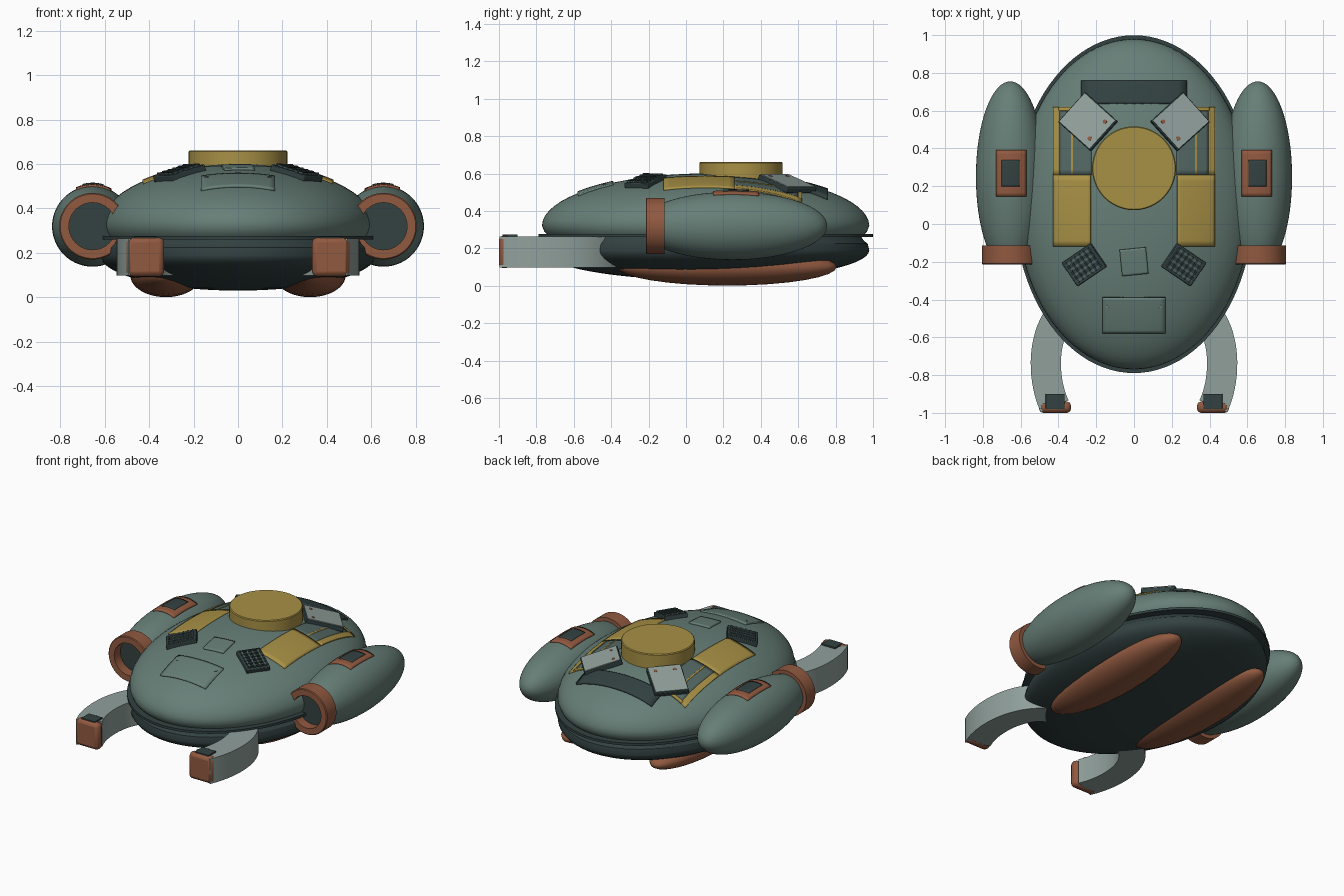
import bpy, bmesh, math
from mathutils import Matrix, Vector, geometry

cube = bpy.data.objects.get("Cube")
if cube:
    bpy.data.objects.remove(cube, do_unlink=True)


def material(name, rgb):
    m = bpy.data.materials.new(name)
    m.use_nodes = True
    m.diffuse_color = (*rgb, 1)
    m.node_tree.nodes["Principled BSDF"].inputs["Base Color"].default_value = (*rgb, 1)
    return m


TEAL = material("teal", (.135, .21, .185))
DEEP = material("muted teal", (.085, .135, .125))
DARK = material("dark slate", (.033, .053, .053))
YELLOW = material("ochre", (.39, .28, .06))
ORANGE = material("copper", (.28, .1, .051))
GREY = material("light grey", (.28, .35, .33))

# Upper hull ellipsoid: centre and half sizes
CY, CZ = .105, .32
HX, HY, HZ = .62, .875, .28
POD_X, POD_Y, POD_R, POD_L = .655, .25, .182, .505
made = []


def finish(name, bm, mat, matrix=Matrix(), bevel=0):
    bmesh.ops.remove_doubles(bm, verts=bm.verts, dist=1e-5)
    bmesh.ops.recalc_face_normals(bm, faces=bm.faces)
    bm.transform(matrix)
    mesh = bpy.data.meshes.new(name)
    bm.to_mesh(mesh)
    bm.free()
    ob = bpy.data.objects.new(name, mesh)
    bpy.context.collection.objects.link(ob)
    mesh.materials.append(mat)
    if bevel:
        mod = ob.modifiers.new("bevel", "BEVEL")
        mod.width, mod.segments = bevel, 2
    made.append(ob)
    return ob


def lathe(name, profile, mat, matrix=Matrix(), closed=False, sides=72):
    bm = bmesh.new()
    rings = []
    for r, z in profile:
        rings.append([bm.verts.new((r * math.cos(a), r * math.sin(a), z))
                      for a in (math.tau * i / sides for i in range(sides))])
    pairs = list(zip(rings, rings[1:]))
    if closed:
        pairs.append((rings[-1], rings[0]))
    for lo, hi in pairs:
        for i in range(sides):
            j = (i + 1) % sides
            bm.faces.new((lo[i], lo[j], hi[j], hi[i]))
    return finish(name, bm, mat, matrix)


def box(name, size, mat, matrix, bevel=0):
    bm = bmesh.new()
    bmesh.ops.create_cube(bm, size=1, matrix=Matrix.Diagonal((*size, 1)))
    return finish(name, bm, mat, matrix, bevel)


def hull_z(x, y):
    return CZ + HZ * math.sqrt(max(0, 1 - (x / HX) ** 2 - ((y - CY) / HY) ** 2))


def pod_z(x, y):
    r = 1 - ((y - POD_Y) / POD_L) ** 2 - ((abs(x) - POD_X) / POD_R) ** 2
    return CZ + POD_R * math.sqrt(max(0, r))


def patch(name, x, y, w, d, mat, lift=.008, surface=hull_z, turn=0):
    """Thin panel that follows the curved surface below it."""
    bm = bmesh.new()
    bmesh.ops.create_grid(bm, x_segments=12, y_segments=12, size=.5)
    bm.transform(Matrix.Translation((x, y, 0)) @ Matrix.Rotation(turn, 4, "Z")
                 @ Matrix.Diagonal((w, d, 1, 1)))
    for v in bm.verts:
        v.co.z = surface(v.co.x, v.co.y) + lift
    ob = finish(name, bm, mat)
    mod = ob.modifiers.new("thickness", "SOLIDIFY")
    mod.thickness, mod.offset = lift + .004, -1
    return ob


def hull_frame(x, y, turn):
    """Local axes lying on the upper hull, z along its normal."""
    z = hull_z(x, y)
    n = Vector((x / HX ** 2, (y - CY) / HY ** 2, (z - CZ) / HZ ** 2)).normalized()
    u = Vector((math.cos(turn), math.sin(turn), 0))
    u = (u - n * u.dot(n)).normalized()
    rot = Matrix((u, n.cross(u), n)).transposed().to_4x4()
    return Matrix.Translation((x, y, z)) @ rot


def at(x, y, z):
    return Matrix.Translation((x, y, z))


# Hull: dome, rim plate and dark underside
body = at(0, CY, 0) @ Matrix.Diagonal((HX, HY, 1, 1))
quarter = [math.pi / 2 * i / 16 for i in range(17)]
lathe("upper_hull", [(0, .27), (.965, .27), (.985, .288)]
      + [(math.cos(t), CZ + HZ * math.sin(t)) for t in quarter], TEAL, body, sides=96)
lathe("rim_plate", [(0, .26), (1.022, .26), (1.022, .276), (0, .276)], DARK, body, sides=96)
lathe("lower_hull", [(0, .262), (.95, .262), (.965, .242), (.99, .225)]
      + [(math.cos(t), .19 - .16 * math.sin(t)) for t in quarter], DARK, body, sides=96)

# Round turret on top
lathe("turret", [(0, .55), (.222, .55), (.222, .657), (.217, .662), (0, .662)],
      YELLOW, at(0, .295, 0))

# Centre line panels
patch("rear_panel", 0, .7, .56, .12, DARK, .014)
patch("front_hatch", 0, -.485, .335, .19, TEAL, .01)
patch("small_hatch", 0, -.2, .14, .14, TEAL, .01, turn=.1)

along_y = Matrix.Rotation(-math.pi / 2, 4, "X")
for side, s in (("left", 1), ("right", -1)):
    # Side pod with ring intake
    axis = at(s * POD_X, 0, CZ) @ along_y
    start = math.asin((-.14 - POD_Y) / POD_L)
    angles = [start + (math.pi / 2 - start) * i / 28 for i in range(29)]
    lathe(side + "_pod", [(POD_R * math.cos(t), POD_Y + POD_L * math.sin(t)) for t in angles],
          TEAL, axis)
    lathe(side + "_intake_disc", [(0, -.15), (.125, -.15), (.125, -.135), (0, -.135)], DARK, axis)
    lathe(side + "_intake_ring", [(.106, -.215), (.145, -.215), (.15, -.21), (.15, -.115),
                                  (.106, -.115)], ORANGE, axis, closed=True)
    patch(side + "_pod_plate", s * .65, .268, .16, .245, ORANGE, .009, pod_z)
    patch(side + "_pod_window", s * .653, .268, .095, .14, DARK, .014, pod_z)

    # Belly skid
    lathe(side + "_skid", [(.16 * math.sin(2 * t), -math.cos(2 * t)) for t in quarter], ORANGE,
          at(s * .325, .22, .1) @ Matrix.Diagonal((1, .585, .62, 1)) @ along_y)

    # Painted deck panels
    patch(side + "_deck_panel", s * .33, .07, .2, .38, YELLOW)
    patch(side + "_deck_edge", s * .412, .44, .036, .36, YELLOW)
    patch(side + "_deck_end", s * .35, .61, .1, .02, YELLOW)
    patch(side + "_deck_inset", s * .31, .43, .168, .34, DEEP, .006)
    patch(side + "_deck_stripe", s * .328, .43, .01, .33, YELLOW, .009)

    # Tilted rear plate with dark backing and rivets
    frame = hull_frame(s * .242, .54, s * math.radians(42))
    box(side + "_plate_backing", (.238, .212, .03), DARK, frame @ at(0, 0, .008), .004)
    box(side + "_plate", (.226, .2, .008), GREY, frame @ at(0, 0, .024))
    for k, (px, py) in enumerate(((-.075, .06), (-.075, -.06))):
        lathe(f"{side}_rivet_{k}", [(0, .02), (.011, .02), (.011, .03), (0, .033)], ORANGE,
              frame @ at(s * px, py, 0), sides=16)

    # Front vent grille
    frame = hull_frame(s * .262, -.215, -s * math.radians(34))
    box(side + "_vent", (.19, .15, .03), DARK, frame @ at(0, 0, .006), .004)
    for k in range(4):
        box(f"{side}_vent_slat_{k}", (.16, .014, .01), DEEP, frame @ at(0, (k - 1.5) * .034, .023))
    for k in range(6):
        box(f"{side}_vent_bar_{k}", (.008, .125, .012), DARK, frame @ at((k - 2.5) * .029, 0, .024))
    box(side + "_hatch_mark", (.02, .006, .006), GREY,
        hull_frame(s * .14, -.435, s * .9) @ at(0, 0, .011))

    # Curved front arm
    path = geometry.interpolate_bezier(Vector((.32, -.42)), Vector((.5, -.53)),
                                       Vector((.49, -.82)), Vector((.42, -.965)), 20)
    bm = bmesh.new()
    rows = []
    for i, p in enumerate(path):
        d = (path[min(i + 1, 19)] - path[max(i - 1, 0)]).normalized()
        across = Vector((-d.y, d.x)) * .08
        rows.append([bm.verts.new((s * q.x, q.y, z)) for q, z in
                     ((p - across, .098), (p + across, .098), (p + across, .264), (p - across, .264))])
    for a, b in zip(rows, rows[1:]):
        for i in range(4):
            j = (i + 1) % 4
            bm.faces.new((a[i], a[j], b[j], b[i]))
    bm.faces.new(rows[0])
    bm.faces.new(rows[-1])
    finish(side + "_arm", bm, GREY)
    box(side + "_arm_tip", (.17, .06, .175), ORANGE, at(s * .418, -.97, .181), .022)
    box(side + "_arm_pad", (.1, .08, .012), DARK, at(s * .418, -.94, .268), .002)

# Smooth shading with sharp edges kept
bpy.ops.object.select_all(action="DESELECT")
for ob in made:
    ob.select_set(True)
bpy.context.view_layer.objects.active = made[0]
bpy.ops.object.shade_smooth_by_angle(angle=math.radians(32))
